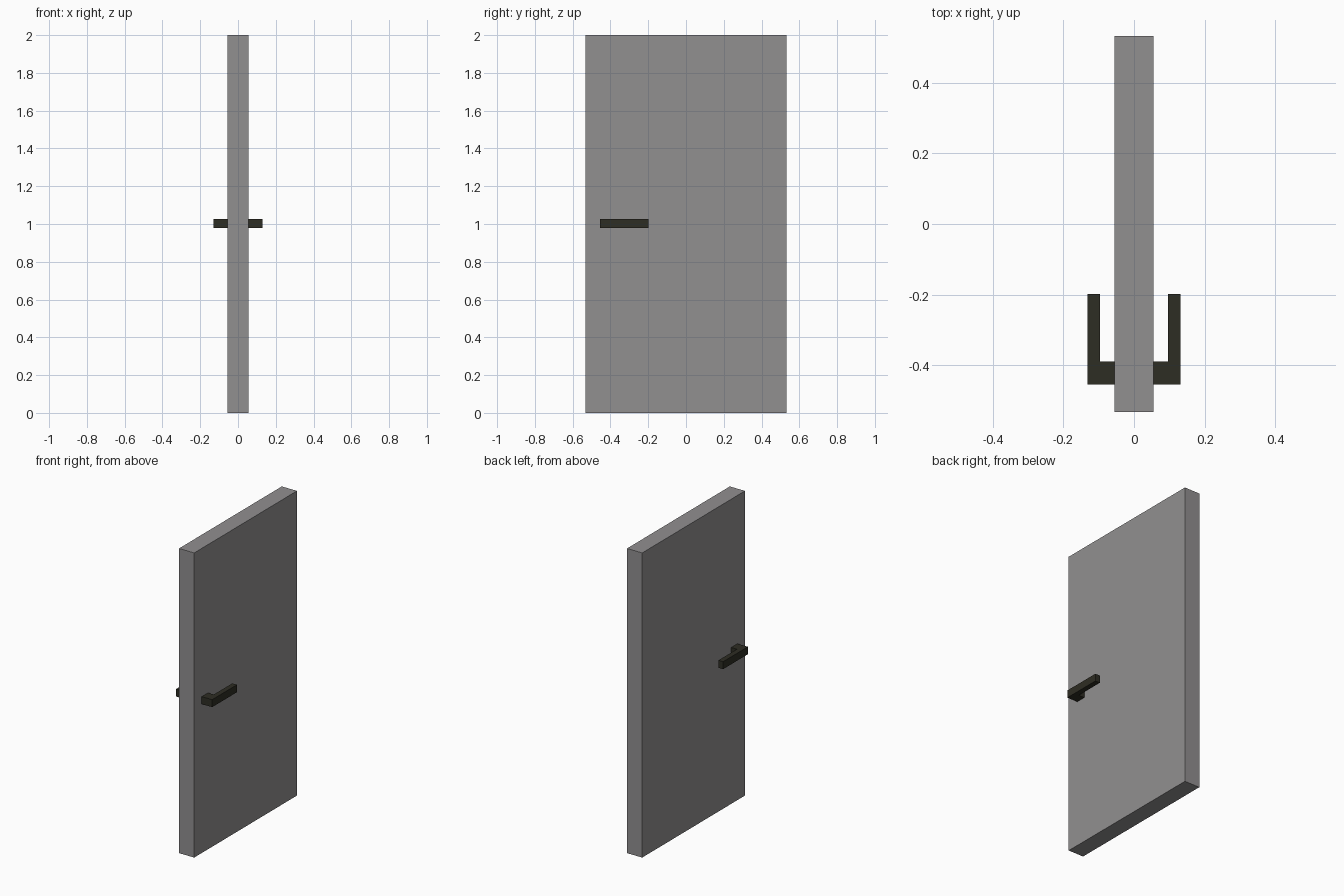
import bpy, bmesh

if "Cube" in bpy.data.objects:
    bpy.data.objects.remove(bpy.data.objects["Cube"])


def material(name, rgb):
    m = bpy.data.materials.new(name)
    m.diffuse_color = (*rgb, 1.0)
    m.use_nodes = True
    m.node_tree.nodes["Principled BSDF"].inputs["Base Color"].default_value = m.diffuse_color
    return m


def prism(name, outline, z0, z1, mat):
    """Extrude an xy outline from z0 to z1."""
    bm = bmesh.new()
    face = bm.faces.new([bm.verts.new((x, y, z0)) for x, y in outline])
    top = bmesh.ops.extrude_face_region(bm, geom=[face])["geom"]
    bmesh.ops.translate(bm, vec=(0, 0, z1 - z0),
                        verts=[v for v in top if isinstance(v, bmesh.types.BMVert)])
    bmesh.ops.recalc_face_normals(bm, faces=bm.faces)
    mesh = bpy.data.meshes.new(name)
    bm.to_mesh(mesh)
    bm.free()
    mesh.materials.append(mat)
    obj = bpy.data.objects.new(name, mesh)
    bpy.context.collection.objects.link(obj)
    return obj


grey = material("door grey", (0.285, 0.276, 0.28))
dark = material("dark bronze", (0.027, 0.026, 0.017))

# Door slab
T, W = 0.055, 0.533
prism("door_panel", [(-T, -W), (T, -W), (T, W), (-T, W)], 0, 2, grey)

# L-shaped lever handle on each side
for side, sx in (("right", 1), ("left", -1)):
    lever = [(T, -0.455), (0.131, -0.455), (0.131, -0.198),
             (0.097, -0.198), (0.097, -0.39), (T, -0.39)]
    prism("handle_" + side, [(sx * x, y) for x, y in lever], 0.978, 1.027, dark)
